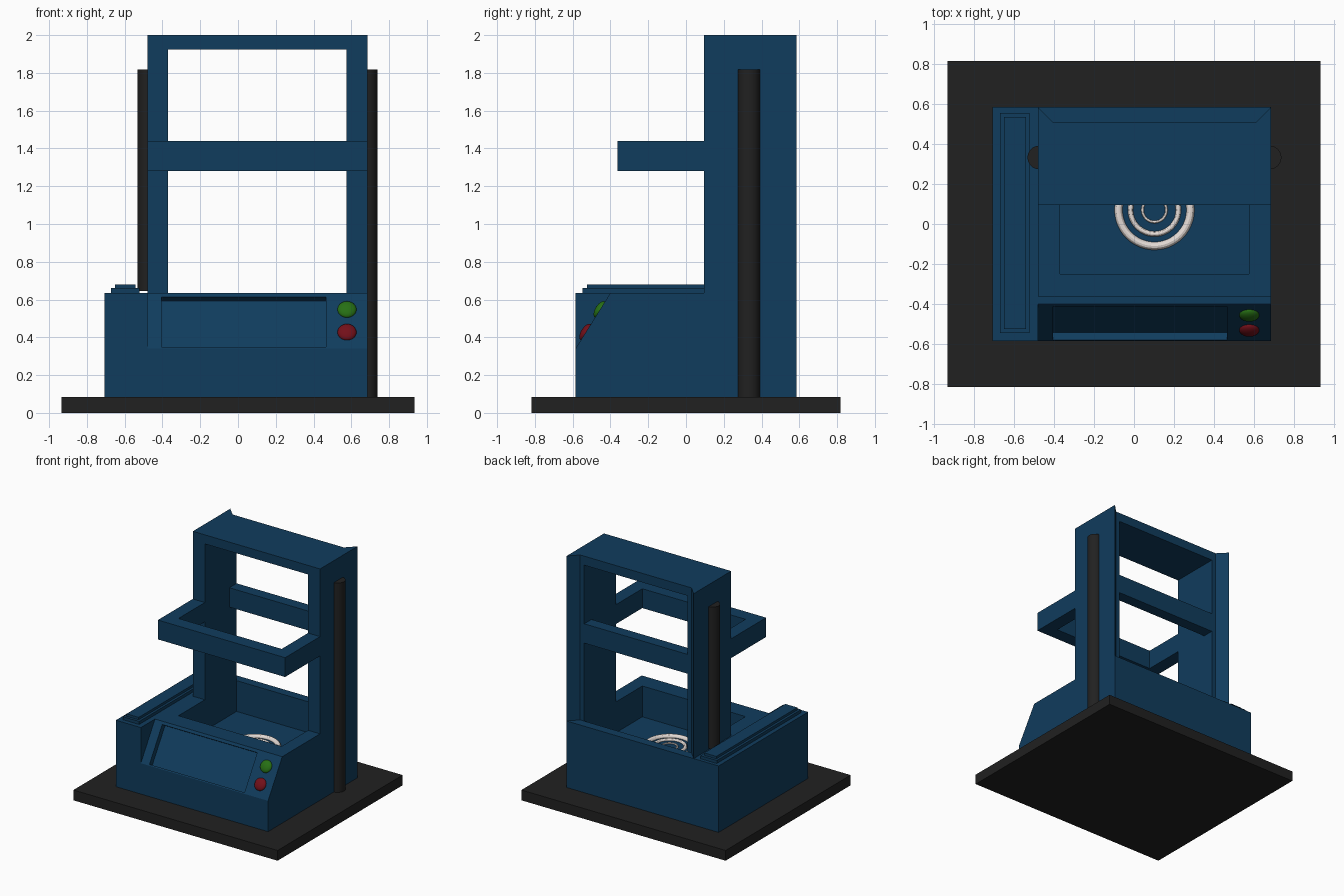
import bpy, bmesh
from math import atan2
from mathutils import Vector

if "Cube" in bpy.data.objects:
    bpy.data.objects.remove(bpy.data.objects["Cube"])


def material(name, rgb):
    m = bpy.data.materials.new(name)
    m.diffuse_color = (*rgb, 1)
    m.use_nodes = True
    m.node_tree.nodes["Principled BSDF"].inputs["Base Color"].default_value = m.diffuse_color
    return m


BLUE = material("blue_paint", (0.005, 0.045, 0.11))
BLACK = material("black", (0.015, 0.015, 0.015))
GREEN = material("green", (0.02, 0.16, 0.007))
RED = material("red", (0.17, 0.005, 0.01))
WHITE = material("white", (0.79, 0.72, 0.68))


def prism(name, profile, axis, lo, hi, mat):
    """Extrude a 2D profile along x (profile = y, z) or z (profile = x, y)."""
    def place(p, h):
        return (h, *p) if axis == "x" else (*p, h)
    bm = bmesh.new()
    face = bm.faces.new([bm.verts.new(place(p, lo)) for p in profile])
    new = bmesh.ops.extrude_face_region(bm, geom=[face])["geom"]
    verts = [g for g in new if isinstance(g, bmesh.types.BMVert)]
    bmesh.ops.translate(bm, verts=verts, vec=place((0, 0), hi - lo))
    bmesh.ops.recalc_face_normals(bm, faces=bm.faces)
    mesh = bpy.data.meshes.new(name)
    bm.to_mesh(mesh)
    bm.free()
    mesh.materials.append(mat)
    ob = bpy.data.objects.new(name, mesh)
    bpy.context.collection.objects.link(ob)
    return ob


def box(name, x, y, z, mat):
    pts = [(x[0], y[0]), (x[1], y[0]), (x[1], y[1]), (x[0], y[1])]
    return prism(name, pts, "z", *z, mat)


def cut(ob, cutter):
    cutter.hide_render = True
    mod = ob.modifiers.new("cut", "BOOLEAN")
    mod.operation, mod.solver, mod.object = "DIFFERENCE", "EXACT", cutter
    bpy.context.view_layer.objects.active = ob
    bpy.ops.object.modifier_apply(modifier=mod.name)
    bpy.data.objects.remove(cutter)


def finish(name, mat):
    ob = bpy.context.object
    ob.name = name
    ob.data.materials.append(mat)
    bpy.ops.object.shade_smooth_by_angle()
    return ob


L, R, W = -0.48, 0.685, 0.11      # gantry left, right and post width
MID = (L + R) / 2
FRONT, BACK, INNER = 0.095, 0.585, 0.51
TOP = 0.635                       # top of the housing

# base plate
box("base_plate", (-0.935, 0.935), (-0.817, 0.817), (0, 0.085), BLACK)

# housing with sloped control face
low, high = Vector((-0.585, 0.34)), Vector((-0.40, TOP))
slope = (high - low).normalized()
out = Vector((-slope.y, slope.x))
housing = prism("housing", [(BACK, 0.08), (-0.585, 0.08), low, high, (BACK, TOP)],
                "x", L, R, BLUE)

# work basin and recessed screen panel
cut(housing, box("basin_cutter", (L + W, R - W), (-0.25, INNER), (0.38, 0.8), BLUE))
a, b = low + slope * 0.01, low + slope * 0.324
cut(housing, prism("screen_cutter", [a - out * 0.043, b - out * 0.043, b + out * 0.1, a + out * 0.1],
                   "x", -0.405, 0.465, BLUE))

# side cabinet with stepped lid
box("side_cabinet", (-0.708, L), (-0.585, BACK), (0.08, TOP), BLUE)
box("cabinet_lid_lower", (-0.672, -0.522), (-0.547, 0.557), (TOP, 0.66), BLUE)
box("cabinet_lid_upper", (-0.652, -0.542), (-0.525, 0.535), (0.66, 0.68), BLUE)

# gantry posts with chamfered inner back edge, and guide rods
for side, edge, s, rod_low in (("left", L, 1, 0.645), ("right", R, -1, 0.08)):
    prism(side + "_post", [(edge, FRONT), (edge + s * W, FRONT), (edge + s * W, INNER),
                           (edge + s * 0.073, INNER), (edge, BACK)], "z", TOP, 2, BLUE)
    bpy.ops.mesh.primitive_cylinder_add(vertices=32, radius=0.059, depth=1.818 - rod_low,
                                        location=(edge + s * 0.006, 0.333, (1.818 + rod_low) / 2))
    finish(side + "_guide_rod", BLACK)
    box(side + "_carriage_arm", (min(edge, edge + s * W), max(edge, edge + s * W)),
        (-0.25, FRONT), (1.28, 1.44), BLUE)

# cross members
box("top_beam", (L + W, R - W), (FRONT, INNER), (1.925, 2), BLUE)
box("carriage_front_bar", (L, R), (-0.362, -0.25), (1.28, 1.44), BLUE)
box("carriage_back_bar", (L + W, R - W), (0.415, INNER), (1.28, 1.44), BLUE)

# target rings on the basin floor
for i, r in enumerate((0.18, 0.12, 0.06)):
    bpy.ops.mesh.primitive_torus_add(major_radius=r, minor_radius=r / 9, major_segments=48,
                                     minor_segments=12, location=(MID, 0.07, 0.383))
    finish(f"target_ring_{i + 1}", WHITE)

# domed buttons on the slope
for name, z, mat in (("start_button", 0.547, GREEN), ("stop_button", 0.427, RED)):
    p = low + slope * ((z - low.y) / slope.y)
    bpy.ops.mesh.primitive_uv_sphere_add(segments=32, ring_count=16, radius=0.05,
                                         location=(0.577, p.x, p.y),
                                         rotation=(atan2(slope.y, slope.x), 0, 0))
    finish(name, mat).scale = (1, 1, 0.5)
